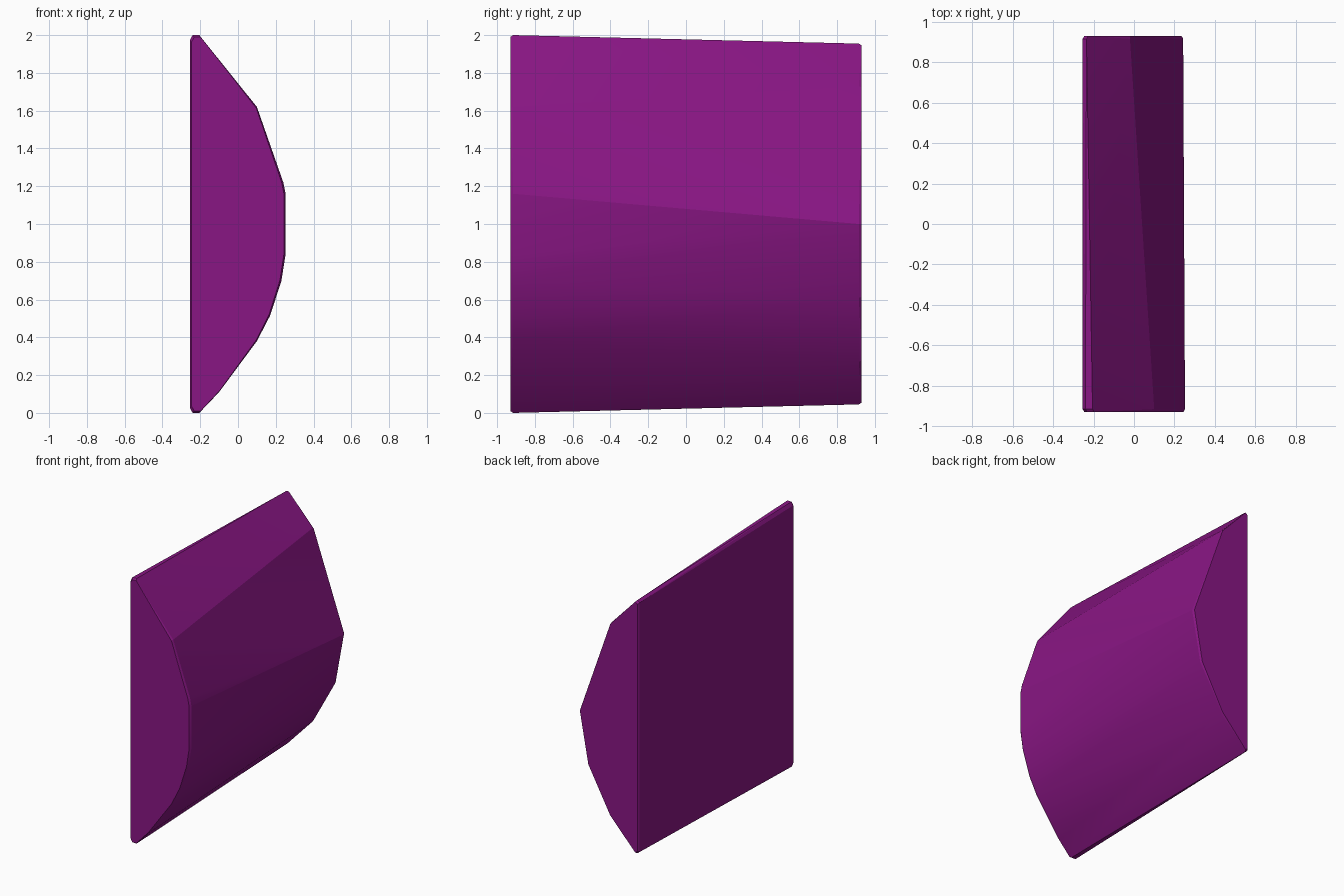
import bpy, bmesh, math

if "Cube" in bpy.data.objects:
    bpy.data.objects.remove(bpy.data.objects["Cube"])

HALF = 0.93   # half depth along y
LIP = 0.015   # softened rim of the end faces

# cross-sections (x, z): front end is rounder, back end is coarser
front = [(-0.254, 0.025), (-0.24, 0), (-0.205, 0), (-0.1, 0.11), (0.1, 0.38),
         (0.17, 0.515), (0.23, 0.7), (0.252, 0.84), (0.252, 1.16),
         (0.24, 1.22), (0.1, 1.62), (-0.205, 2), (-0.24, 2), (-0.254, 1.975)]
back = [(-0.254, 0.06), (-0.235, 0.045), (-0.02, 0.27), (0.17, 0.61), (0.243, 1.0),
        (-0.02, 1.73), (-0.235, 1.955), (-0.254, 1.94)]


def add_section(bm, profile, y):
    # full section just inside the end, and a slightly smaller one on the end
    for x, z in profile:
        bm.verts.new((x, y * (HALF - LIP), z))
        bm.verts.new((x * 0.965, y * HALF, 1 + (z - 1) * 0.99))


# wedge-like block wrapped around both end sections
bm = bmesh.new()
add_section(bm, front, -1)
add_section(bm, back, 1)
res = bmesh.ops.convex_hull(bm, input=bm.verts[:])
loose = {g for g in res["geom_interior"] + res["geom_unused"]
         if isinstance(g, bmesh.types.BMVert)}
bmesh.ops.delete(bm, geom=list(loose), context='VERTS')
bmesh.ops.dissolve_limit(bm, angle_limit=math.radians(0.5),
                         verts=bm.verts[:], edges=bm.edges[:])
bmesh.ops.recalc_face_normals(bm, faces=bm.faces[:])
mesh = bpy.data.meshes.new("curved_block")
bm.to_mesh(mesh)
bm.free()
block = bpy.data.objects.new("curved_block", mesh)
bpy.context.collection.objects.link(block)

# purple finish
mat = bpy.data.materials.new("purple")
mat.diffuse_color = (0.25, 0.008, 0.23, 1)
mat.use_nodes = True
mat.node_tree.nodes["Principled BSDF"].inputs["Base Color"].default_value = mat.diffuse_color
mesh.materials.append(mat)

bpy.context.view_layer.objects.active = block
block.select_set(True)
bpy.ops.object.shade_smooth_by_angle(angle=math.radians(10))
